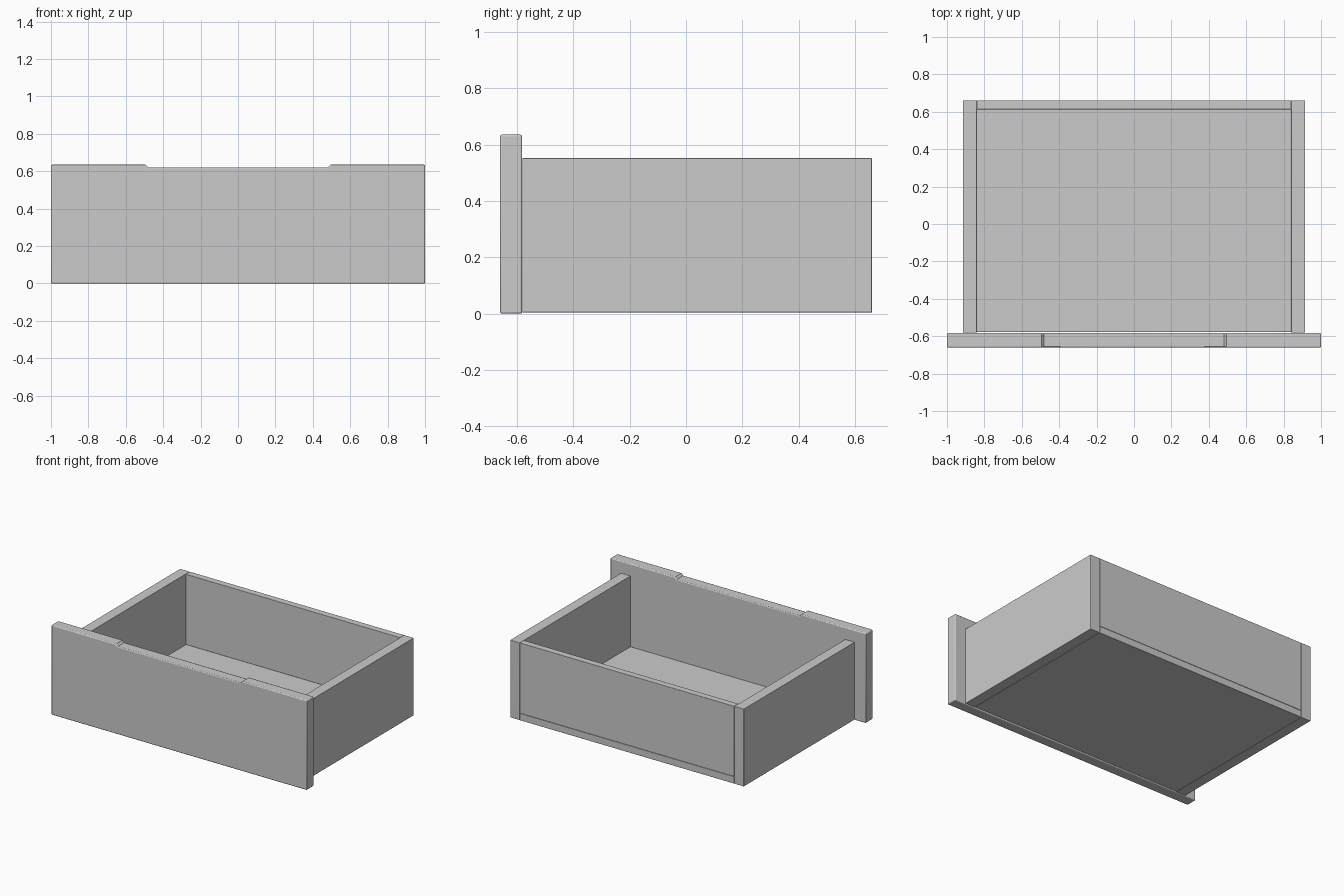
import bpy, bmesh
from math import radians

if "Cube" in bpy.data.objects:
    bpy.data.objects.remove(bpy.data.objects["Cube"])


def finish(name, bm, bevel):
    bmesh.ops.recalc_face_normals(bm, faces=bm.faces[:])
    mesh = bpy.data.meshes.new(name)
    bm.to_mesh(mesh)
    bm.free()
    obj = bpy.data.objects.new(name, mesh)
    bpy.context.collection.objects.link(obj)
    mod = obj.modifiers.new("soft_edges", "BEVEL")
    mod.width = bevel
    mod.segments = 3
    mod.limit_method = 'ANGLE'
    mod.angle_limit = radians(50)
    bpy.ops.object.select_all(action='DESELECT')
    obj.select_set(True)
    bpy.context.view_layer.objects.active = obj
    bpy.ops.object.shade_smooth_by_angle(angle=radians(35))
    return obj


def board(name, x, y, z, bevel=0.002):
    bm = bmesh.new()
    bmesh.ops.create_cube(bm, size=1)
    for v in bm.verts:
        v.co = [lo + (c + 0.5) * (hi - lo) for c, (lo, hi) in zip(v.co, (x, y, z))]
    return finish(name, bm, bevel)


# Front panel: outline with a shallow finger recess along the top, extruded in y
half = [(1, 0), (1, 0.635), (0.495, 0.635), (0.481, 0.621)]
outline = half + [(-x, z) for x, z in reversed(half)]
bm = bmesh.new()
face = bm.faces.new([bm.verts.new((x, -0.66, z)) for x, z in outline])
ext = bmesh.ops.extrude_face_region(bm, geom=[face])
moved = [g for g in ext["geom"] if isinstance(g, bmesh.types.BMVert)]
bmesh.ops.translate(bm, verts=moved, vec=(0, 0.078, 0))
finish("front_panel", bm, 0.006)

# Drawer sides
for name, s in (("left_side", -1), ("right_side", 1)):
    board(name, sorted((s * 0.84, s * 0.915)), (-0.581, 0.66), (0.004, 0.552))

# Back board standing on the bottom board
board("back_board", (-0.839, 0.839), (0.613, 0.66), (0.054, 0.552))
board("bottom_board", (-0.839, 0.839), (-0.577, 0.66), (0.004, 0.053))
